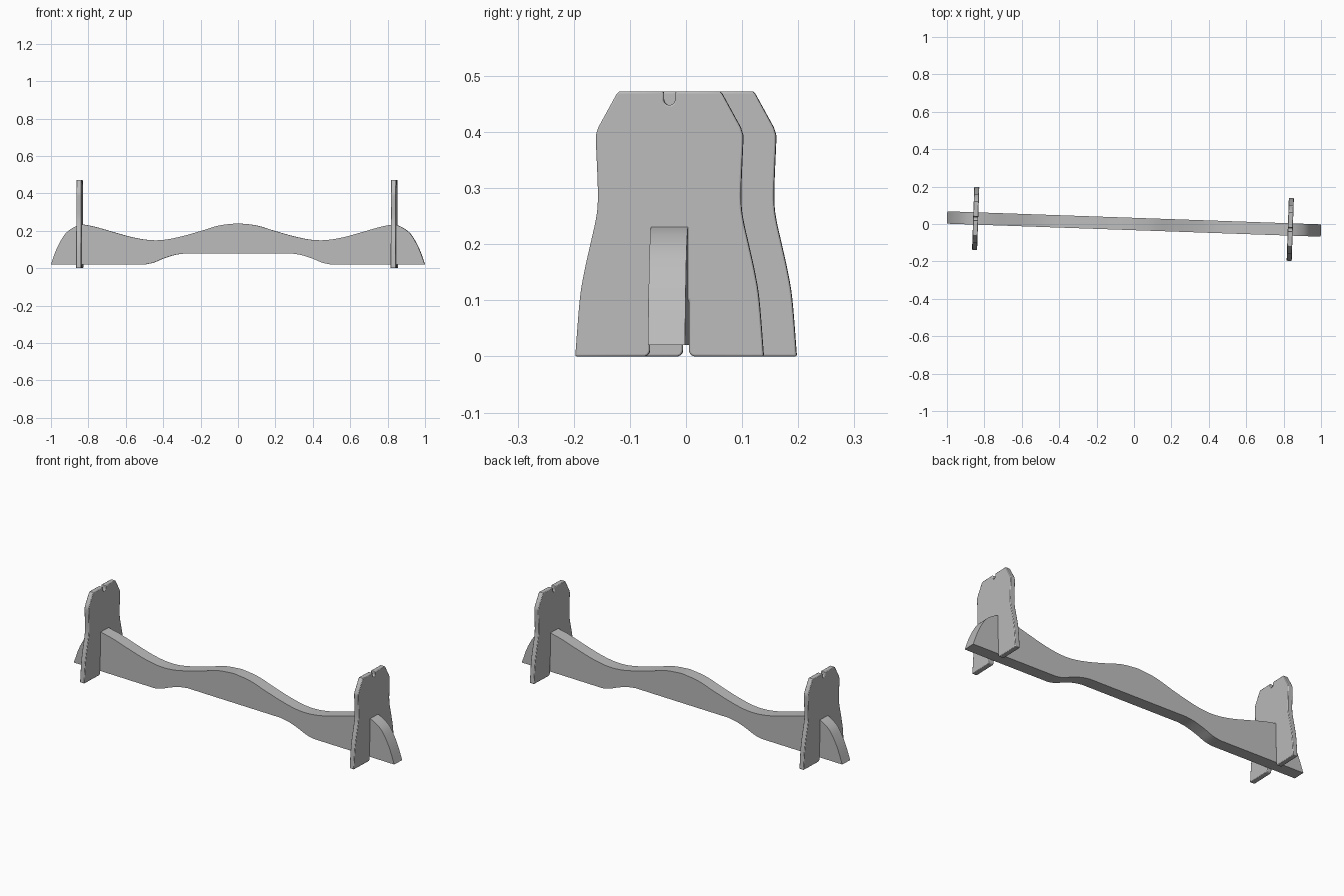
import bpy, bmesh, math
from mathutils import Matrix, Vector

cube = bpy.data.objects.get("Cube")
if cube:
    bpy.data.objects.remove(cube)

TURN = Matrix.Rotation(math.radians(-2), 4, "Z")  # the stand sits slightly turned

grey = bpy.data.materials.new("plain grey")
grey.use_nodes = True
grey.diffuse_color = (0.5, 0.5, 0.5, 1)
grey.node_tree.nodes["Principled BSDF"].inputs["Base Color"].default_value = (0.5, 0.5, 0.5, 1)


def smooth_path(points, steps=5):
    """Catmull-Rom curve through the points."""
    pts = [Vector(p) for p in points]
    pts = [2 * pts[0] - pts[1]] + pts + [2 * pts[-1] - pts[-2]]
    out = []
    for a, b, c, d in zip(pts, pts[1:], pts[2:], pts[3:]):
        for i in range(steps):
            t = i / steps
            out.append(0.5 * (2 * b + (c - a) * t + (2 * a - 5 * b + 4 * c - d) * t ** 2
                              + (3 * b - a - 3 * c + d) * t ** 3))
    return out + [pts[-2]]


def arc(cx, cz, r, start, end, n=6):
    angles = [math.radians(start + (end - start) * i / n) for i in range(n + 1)]
    return [Vector((cx + r * math.cos(a), cz + r * math.sin(a))) for a in angles]


def mirrored(half):
    """Close a half outline that starts and ends on the centre line."""
    return half + [Vector((-p.x, p.y)) for p in reversed(half[1:-1])]


def slab(name, outline, to_point, thickness, bevel):
    """Extrude an outline symmetrically; to_point maps (u, v, depth) to space."""
    bm = bmesh.new()
    face = bm.faces.new([bm.verts.new(to_point(p.x, p.y, -thickness / 2)) for p in outline])
    shift = to_point(0, 0, thickness / 2) - to_point(0, 0, -thickness / 2)
    ext = bmesh.ops.extrude_face_region(bm, geom=[face], use_keep_orig=True)
    verts = [g for g in ext["geom"] if isinstance(g, bmesh.types.BMVert)]
    bmesh.ops.translate(bm, verts=verts, vec=shift)
    bmesh.ops.recalc_face_normals(bm, faces=bm.faces)
    bmesh.ops.transform(bm, matrix=TURN, verts=bm.verts)
    mesh = bpy.data.meshes.new(name)
    bm.to_mesh(mesh)
    bm.free()
    mesh.materials.append(grey)
    obj = bpy.data.objects.new(name, mesh)
    bpy.context.collection.objects.link(obj)
    bpy.ops.object.select_all(action="DESELECT")
    obj.select_set(True)
    bpy.context.view_layer.objects.active = obj
    bpy.ops.object.shade_smooth_by_angle(angle=math.radians(30))
    if bevel:
        mod = obj.modifiers.new("soft edges", "BEVEL")
        mod.width = bevel
        mod.segments = 2
        mod.limit_method = "ANGLE"
        mod.angle_limit = math.radians(60)
    return obj


# Long wavy rail
rail_bottom = [Vector((0, 0.078)), Vector((0.28, 0.078))]
rail_bottom += smooth_path([(0.29, 0.078), (0.34, 0.07), (0.4, 0.051), (0.45, 0.03), (0.49, 0.021)])
rail_end = smooth_path([(1, 0.02), (0.975, 0.09), (0.95, 0.142), (0.92, 0.187), (0.88, 0.217), (0.84, 0.234)])
rail_top = smooth_path([(0.83, 0.234), (0.76, 0.22), (0.66, 0.191), (0.56, 0.164), (0.47, 0.15), (0.39, 0.152),
                        (0.3, 0.17), (0.2, 0.198), (0.1, 0.228), (0, 0.24)])
rail = mirrored(rail_bottom + [Vector((0.5, 0.02))] + rail_end + rail_top)
slab("long_rail", rail, lambda u, v, d: Vector((u, d, v)), 0.066, 0)

# Upright end plates, slotted over the rail and notched at the top
foot = [Vector((0, 0.1)), Vector((0.035, 0.1))] + arc(0.046, 0.011, 0.011, 180, 270)
side = smooth_path([(0.168, 0), (0.16, 0.1), (0.152, 0.15), (0.141, 0.2), (0.132, 0.24),
                    (0.128, 0.27), (0.128, 0.31), (0.131, 0.38), (0.131, 0.395)])
top = [Vector((0.127, 0.408)), Vector((0.094, 0.468)), Vector((0.09, 0.472)), Vector((0.01, 0.472))]
notch = arc(0, 0.458, 0.01, 0, -90)
plate = mirrored(foot + side + top + notch)
for name, x in (("left_end_plate", 0.836), ("right_end_plate", -0.847)):
    slab(name, plate, lambda u, v, d: Vector((x + d, u, v)), 0.027, 0.003)
